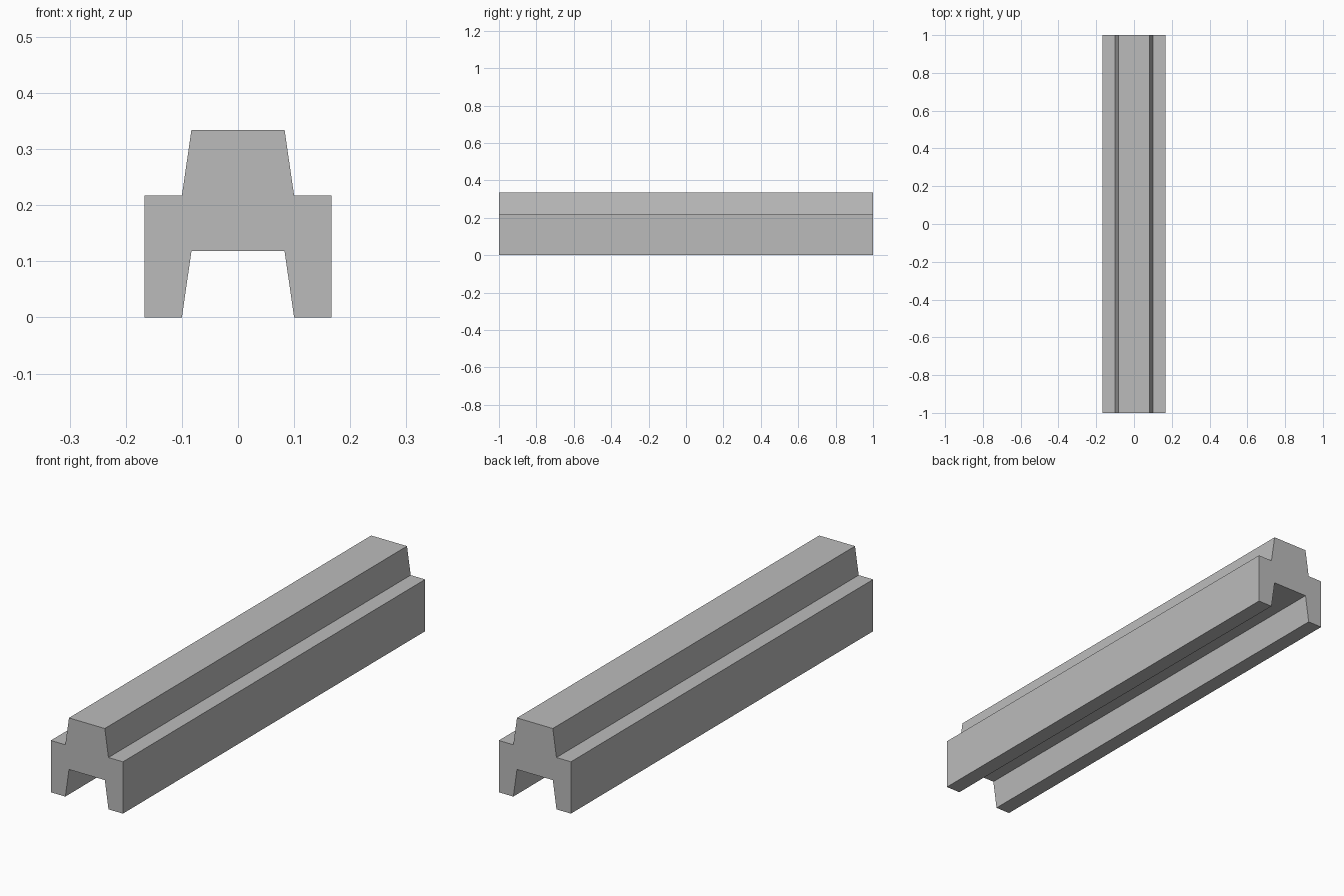
import bpy
import bmesh

cube = bpy.data.objects.get("Cube")
if cube:
    bpy.data.objects.remove(cube, do_unlink=True)

LENGTH = 2.0

# Single matte grey
grey = bpy.data.materials.new("plain grey")
grey.use_nodes = True
colour = (0.5, 0.5, 0.5, 1.0)
grey.diffuse_color = colour
grey.node_tree.nodes["Principled BSDF"].inputs["Base Color"].default_value = colour

# Right half of the cross-section: tapered channel below, matching ridge above
half = [(0.083, 0.118), (0.1, 0.0), (0.167, 0.0),
        (0.167, 0.217), (0.1, 0.217), (0.083, 0.334)]
profile = half + [(-x, z) for x, z in reversed(half)]

# Extrude the mirrored profile along the beam's length
bm = bmesh.new()
end = bm.faces.new([bm.verts.new((x, -LENGTH / 2, z)) for x, z in profile])
extruded = bmesh.ops.extrude_face_region(bm, geom=[end], use_keep_orig=True)
far_verts = [v for v in extruded["geom"] if isinstance(v, bmesh.types.BMVert)]
bmesh.ops.translate(bm, verts=far_verts, vec=(0, LENGTH, 0))
bmesh.ops.recalc_face_normals(bm, faces=bm.faces)

mesh = bpy.data.meshes.new("interlocking_beam")
bm.to_mesh(mesh)
bm.free()
mesh.materials.append(grey)
beam = bpy.data.objects.new("interlocking_beam", mesh)
bpy.context.collection.objects.link(beam)
